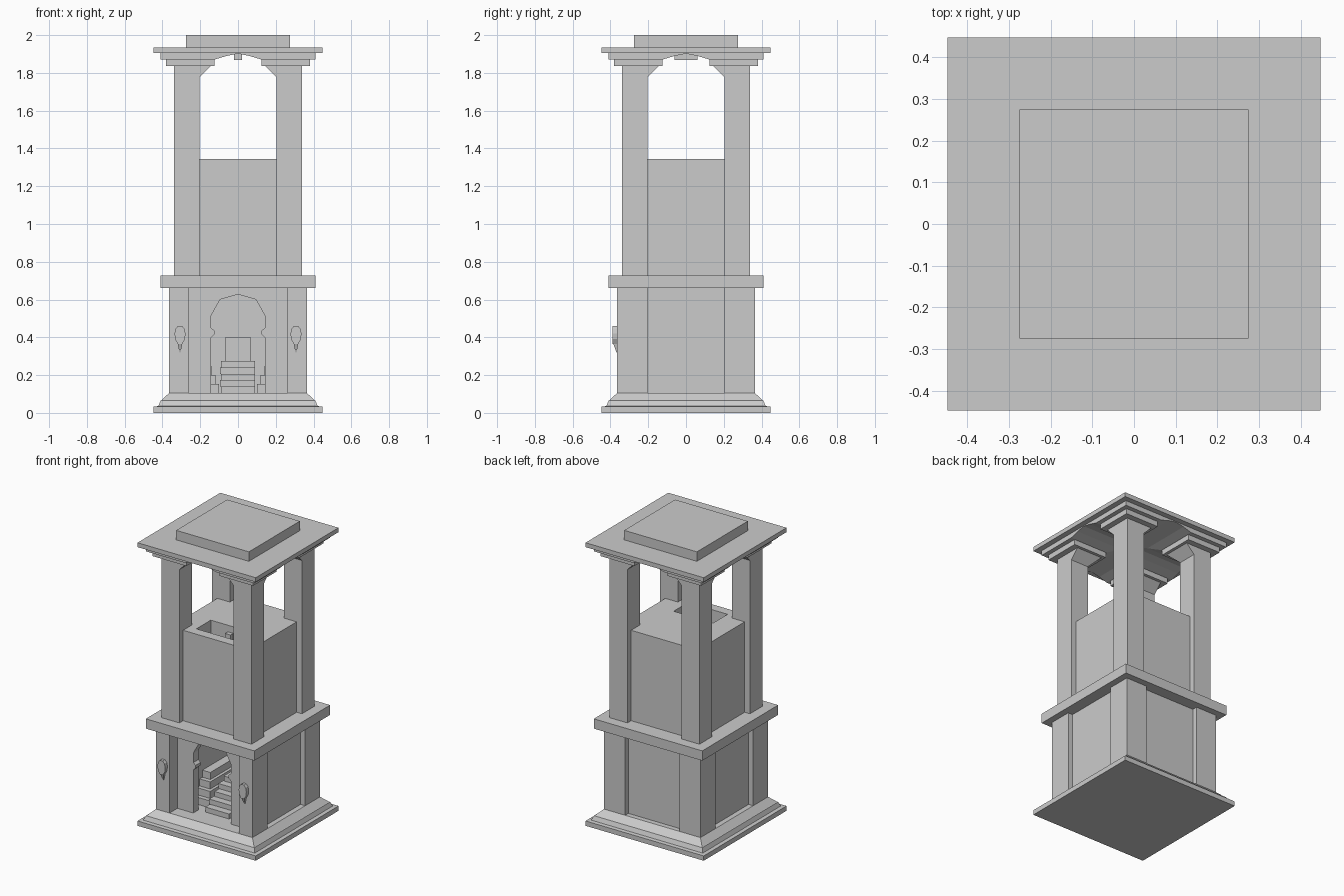
import bpy, bmesh
from mathutils import Vector

if "Cube" in bpy.data.objects:
    bpy.data.objects.remove(bpy.data.objects["Cube"])


def make(name, bm):
    bmesh.ops.recalc_face_normals(bm, faces=bm.faces)
    me = bpy.data.meshes.new(name)
    bm.to_mesh(me)
    bm.free()
    ob = bpy.data.objects.new(name, me)
    bpy.context.collection.objects.link(ob)
    return ob


def loft(name, rings, sx=1, sy=1):
    """Stack of rectangles (x0, x1, y0, y1, z), optionally mirrored."""
    bm = bmesh.new()
    loops = [[bm.verts.new((sx * x, sy * y, z)) for x, y in
              ((x0, y0), (x1, y0), (x1, y1), (x0, y1))]
             for x0, x1, y0, y1, z in rings]
    for a, b in zip(loops, loops[1:]):
        for i in range(4):
            bm.faces.new((a[i], a[(i + 1) % 4], b[(i + 1) % 4], b[i]))
    bm.faces.new(loops[0])
    bm.faces.new(loops[-1])
    return make(name, bm)


def box(name, x0, x1, y0, y1, z0, z1, sx=1, sy=1):
    return loft(name, [(x0, x1, y0, y1, z0), (x0, x1, y0, y1, z1)], sx, sy)


def square(name, *levels):
    return loft(name, [(-h, h, -h, h, z) for h, z in levels])


def prism(name, pts, a, b, along='y'):
    """Upright outline (u, z) extruded along x or y."""
    bm = bmesh.new()
    put = (lambda u, v, d: (u, d, v)) if along == 'y' else (lambda u, v, d: (d, u, v))
    f = bm.faces.new([bm.verts.new(put(u, v, a)) for u, v in pts])
    ext = bmesh.ops.extrude_face_region(bm, geom=[f])
    step = Vector((0, b - a, 0)) if along == 'y' else Vector((b - a, 0, 0))
    bmesh.ops.translate(bm, vec=step,
                        verts=[g for g in ext['geom'] if isinstance(g, bmesh.types.BMVert)])
    return make(name, bm)


def cut(ob, cutter):
    mod = ob.modifiers.new('cut', 'BOOLEAN')
    mod.operation = 'DIFFERENCE'
    mod.solver = 'EXACT'
    mod.object = cutter
    bpy.context.view_layer.objects.active = ob
    bpy.ops.object.modifier_apply(modifier='cut')
    bpy.data.objects.remove(cutter)


def mirrored(half):
    """Left half of an outline, ending on the centre line, made whole."""
    return half + [(-u, v) for u, v in reversed(half[:-1])]


# Moulded plinth
square('plinth', (.447, 0), (.447, .033), (.422, .036), (.41, .065), (.405, .067), (.365, .105))

# Corner piers, lower and upper; upper ones flare inwards under the capitals
for sx in (-1, 1):
    for sy in (-1, 1):
        inner = .262 if sy < 0 else .205
        box('lower_pier', inner, .365, .205, .365, .105, .66, sx, sy)
        p, c = .205, .145
        loft('upper_pier', [(p, .34, p, .34, .725), (p, .34, p, .34, 1.775),
                            (c, .34, c, .34, 1.836)], sx, sy)
        box('capital', .125, .38, .125, .38, 1.836, 1.872, sx, sy)

# Lower chamber walls: sides, back, and front with pointed doorway
for sx in (-1, 1):
    box('side_wall', .22, .33, -.28, .33, .105, .66, sx)
box('back_wall', -.22, .22, .2, .33, .105, .66)
door = [(-.262, .66), (-.262, .105), (-.142, .105), (-.142, .40), (-.125, .415),
        (-.125, .435), (-.142, .45), (-.142, .515), (-.095, .60), (0, .627)]
doorway_outline = door + [(-u, v) for u, v in reversed(door[:-1])]
prism('doorway_wall', doorway_outline, -.28, -.225)

# Ledge and upper core, with a stair shaft cut through both
SHAFT = (-.15, .15, -.235, -.08)
cut(square('ledge', (.41, .66), (.41, .727)), box('shaft', *SHAFT, .6, .8))
cut(square('upper_core', (.3, .727), (.3, 1.345)), box('shaft', *SHAFT, .7, 1.4))

# Chamber steps with higher flanking blocks
for i in range(5):
    y = -.225 + i * .05
    box('chamber_step', -.09 - .006 * (i % 2), .09, y, .2, .105 + .034 * i, .139 + .034 * i)
for sx in (-1, 1):
    for i in range(4):
        box('flank_step', .1 + .02 * i, .22, -.16 + .03 * i, .2,
            .105 + .048 * i, .153 + .048 * i, sx)
box('chamber_block', -.07, .07, .1, .2, .275, .40)

# Steps climbing the shaft, alternating from side to side
for i in range(8):
    x = -.15 + .0375 * i
    box('shaft_step', x, x + .0375, -.235, -.08, .75 + .05 * i, .80 + .05 * i)
box('shaft_newel', -.02, .02, -.11, -.08, 1.1, 1.30)

# Oval wall ornaments with tapering tails
for s in (-1, 1):
    c = s * .307
    oval = [(-.012, .365), (-.026, .39), (-.029, .42), (-.024, .445), (-.01, .461)]
    oval += [(-u, v) for u, v in reversed(oval)]
    prism('ornament', [(c + u, v) for u, v in oval], -.39, -.36)
    loft('ornament_tail', [(c - .003, c + .003, -.368, -.362, .32),
                           (c - .012, c + .012, -.385, -.362, .366)])

# Vaulted ceiling: two crossing shallow arches
vault = square('vault', (.41, 1.872), (.41, 1.905))
arch = mirrored([(-.125, 1.86), (-.12, 1.872), (-.06, 1.89), (0, 1.902)])
for d in 'xy':
    cut(vault, prism('arch', arch, -.6, .6, d))
box('hanging_beam', -.022, .022, -.06, .06, 1.868, 1.905)

# Roof slab and raised cap
square('roof_slab', (.447, 1.905), (.447, 1.935))
square('roof_cap', (.275, 1.935), (.275, 2.0))
